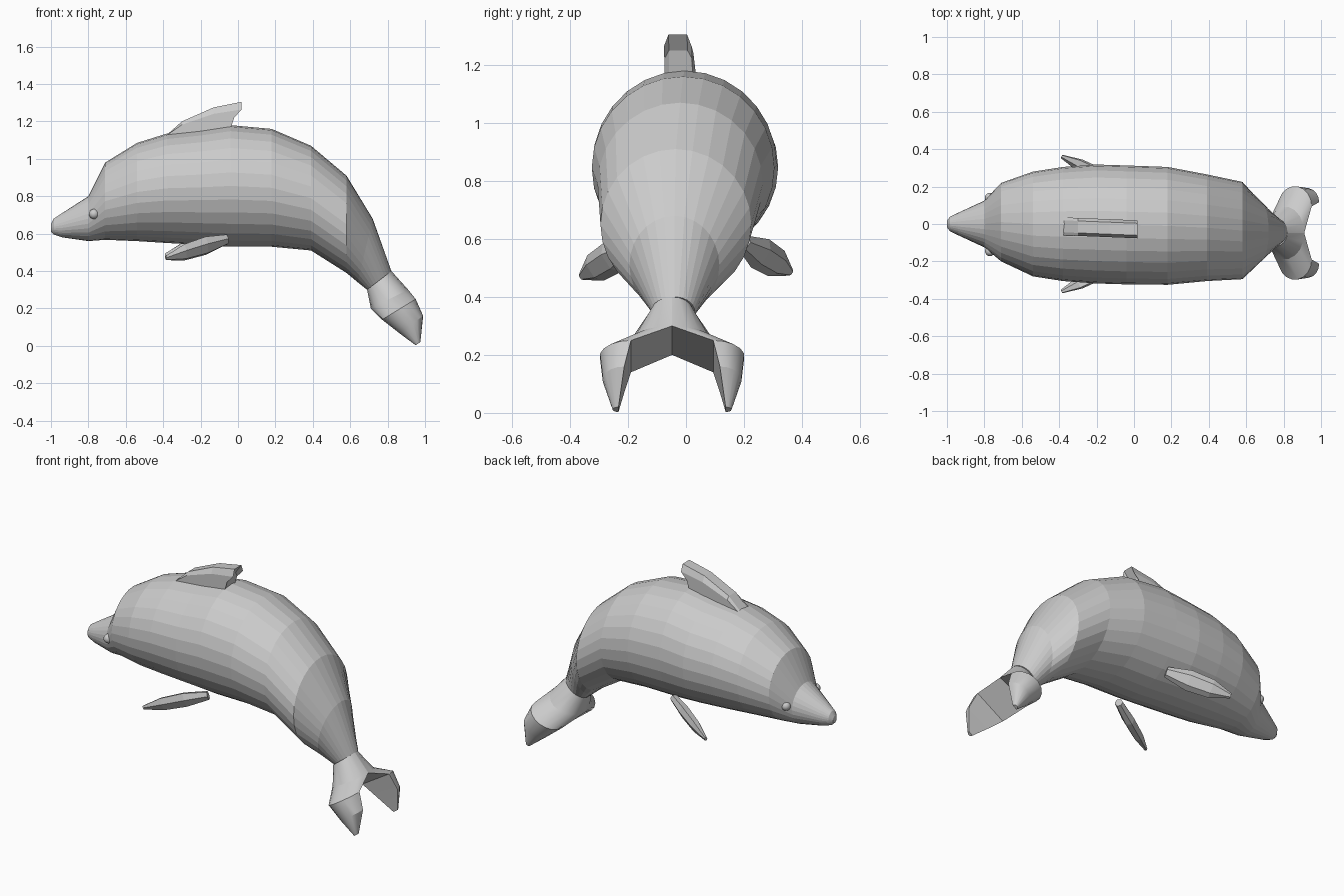
import bpy, bmesh, math
from mathutils import Vector

if "Cube" in bpy.data.objects:
    bpy.data.objects.remove(bpy.data.objects["Cube"])

grey = bpy.data.materials.new("grey_skin")
grey.diffuse_color = (0.6, 0.6, 0.6, 1)
grey.use_nodes = True
grey.node_tree.nodes["Principled BSDF"].inputs["Base Color"].default_value = grey.diffuse_color


def loft(name, rings, smooth=0):
    """Skin a list of closed rings and cap both ends."""
    bm = bmesh.new()
    rows = [[bm.verts.new(p) for p in r] for r in rings]
    n = len(rows[0])
    for a, b in zip(rows, rows[1:]):
        for i in range(n):
            j = (i + 1) % n
            bm.faces.new((a[i], a[j], b[j], b[i]))
    bm.faces.new(rows[0][::-1])
    bm.faces.new(rows[-1])
    bmesh.ops.recalc_face_normals(bm, faces=bm.faces)
    return finish(name, bm, smooth)


def finish(name, bm, smooth=0):
    me = bpy.data.meshes.new(name)
    bm.to_mesh(me)
    bm.free()
    me.materials.append(grey)
    ob = bpy.data.objects.new(name, me)
    bpy.context.collection.objects.link(ob)
    if smooth:
        bpy.context.view_layer.objects.active = ob
        ob.select_set(True)
        bpy.ops.object.shade_smooth_by_angle(angle=math.radians(smooth))
        ob.select_set(False)
    return ob


def oval(xt, zt, xb, zb, hw, yc, n=28):
    """Elliptical ring between a top point and a bottom point."""
    ring = []
    for i in range(n):
        a = 2 * math.pi * i / n
        c = math.cos(a) / 2
        ring.append(((xt + xb) / 2 + (xt - xb) * c, yc + hw * math.sin(a),
                     (zt + zb) / 2 + (zt - zb) * c))
    return ring


# Body and beak: top x, top z, bottom x, bottom z, half width, centre y
body = [
    (-1.0, .65, -1.0, .61, .018, 0), (-.985, .68, -.985, .595, .038, 0),
    (-.94, .71, -.94, .58, .06, 0), (-.80, .80, -.80, .56, .125, 0),
    (-.71, .98, -.71, .567, .21, .01), (-.54, 1.085, -.54, .56, .28, 0),
    (-.38, 1.135, -.38, .55, .305, 0), (-.20, 1.155, -.20, .54, .318, 0),
    (-.04, 1.18, -.04, .53, .318, -.005), (.18, 1.16, .18, .53, .315, -.01),
    (.39, 1.07, .39, .51, .285, -.02), (.58, .91, .58, .39, .26, -.035),
    (.72, .68, .64, .34, .155, -.04), (.82, .40, .69, .30, .07, -.04)]
loft("body", [oval(*s) for s in body])

# Dorsal fin: thick blade with chamfered sides
fin = [(-.39, 1.12), (-.30, 1.20), (-.13, 1.275), (.02, 1.305),
       (-.02, 1.25), (-.04, 1.17), (-.10, 1.13)]
rings = []
for y, drop in ((.048, .04), (.032, 0), (-.032, 0), (-.048, .04)):
    rings.append([(x, y - .012 - .04 * (x + .39),
                   z - drop * max(0, (z - 1.12) / .18)) for x, z in fin])
loft("dorsal_fin", rings)

# Pectoral fins: tapered hexagonal blades
root, tip = Vector((-.06, .20, .585)), Vector((-.385, .36, .485))
along = (tip - root).normalized()
for side, label in ((1, "left"), (-1, "right")):
    wide = Vector((.1, .45, .8))
    wide = (wide - wide.dot(along) * along).normalized()
    thick = along.cross(wide)
    rings = []
    for f, w, t in ((0, .03, .02), (.35, .058, .028), (.7, .052, .025), (1, .014, .008)):
        c = root.lerp(tip, f)
        ring = []
        for u, v in ((1, 0), (.5, 1), (-.5, 1), (-1, 0), (-.5, -1), (.5, -1)):
            p = c + wide * (w * u) + thick * (t * v)
            ring.append((p.x, p.y * side, p.z - (.015 if side < 0 else 0)))
        rings.append(ring)
    loft(label + "_pectoral_fin", rings)

# Tail flukes: flat inner faces, rounded outside
# chord start x z, chord end x z, inner offset, outer offset
fluke = [(.69, .30, .82, .40, 0, .072), (.71, .20, .91, .30, 0, .14),
         (.77, .14, .95, .25, .142, .25), (.86, .07, .99, .16, .165, .24),
         (.95, .003, .975, .02, .185, .205)]
for side, label in ((1, "left"), (-1, "right")):
    rings = []
    for xa, za, xb, zb, yi, yo in fluke:
        ring = []
        for i in range(10):
            a = math.pi * i / 9
            f = (1 - math.cos(a)) / 2
            ring.append((xa + (xb - xa) * f,
                         -.048 + side * (yi + (yo - yi) * math.sin(a)),
                         za + (zb - za) * f))
        rings.append(ring)
    loft(label + "_fluke", rings, 25)

# Eyes
for y, label in ((.14, "left"), (-.145, "right")):
    bm = bmesh.new()
    bmesh.ops.create_uvsphere(bm, u_segments=16, v_segments=10, radius=.027)
    bmesh.ops.translate(bm, verts=bm.verts, vec=(-.77, y, .705))
    finish(label + "_eye", bm, 40)
